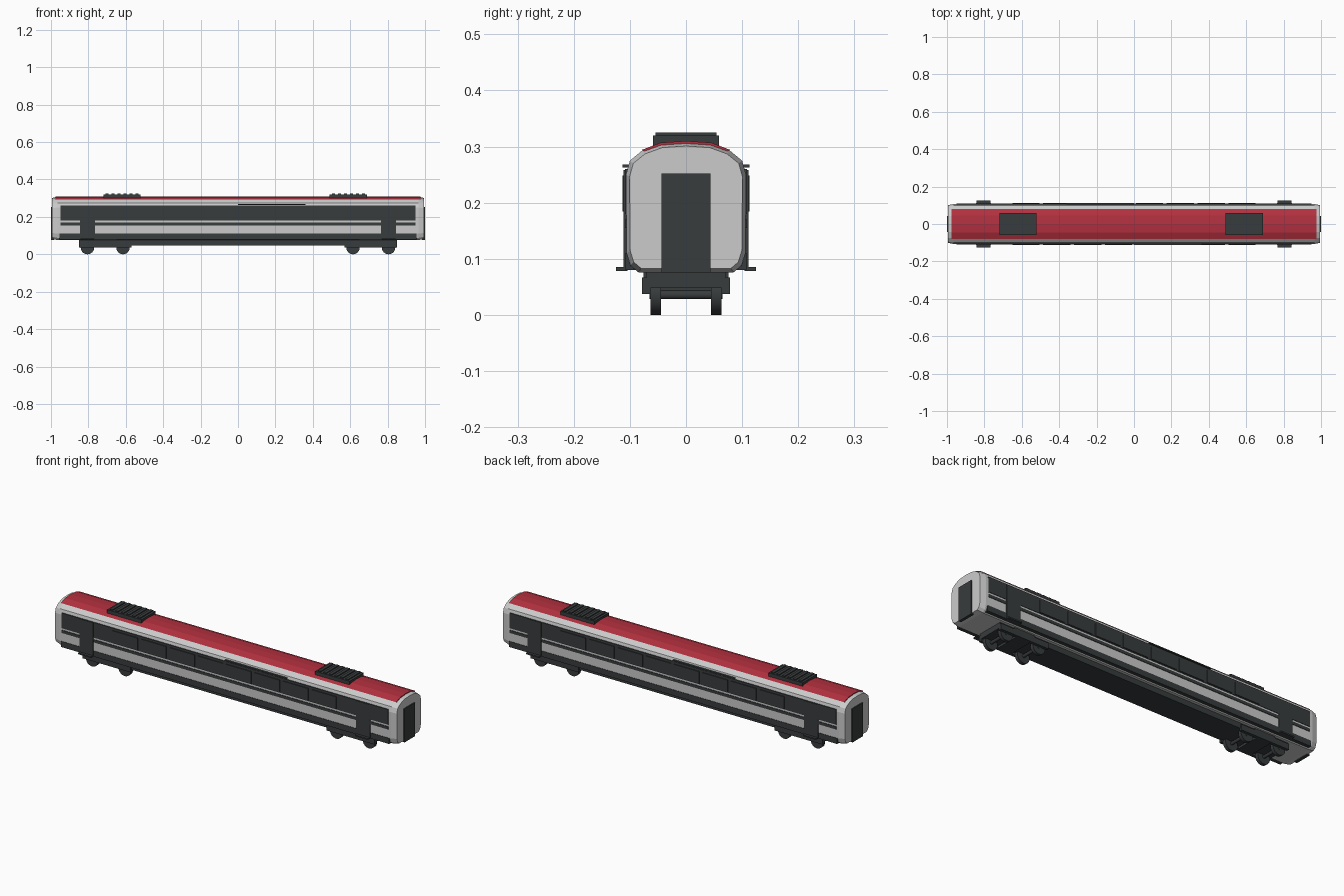
import bpy, math

if "Cube" in bpy.data.objects:
    bpy.data.objects.remove(bpy.data.objects["Cube"])

def material(name, color):
    m = bpy.data.materials.new(name)
    m.diffuse_color = color
    m.use_nodes = True
    m.node_tree.nodes["Principled BSDF"].inputs["Base Color"].default_value = m.diffuse_color
    return m

DARK = material("dark_grey", (0.04, 0.045, 0.047, 1))
RED = material("roof_red", (0.45, 0.03, 0.05, 1))

def mesh(name, verts, faces, mat=None):
    me = bpy.data.meshes.new(name)
    me.from_pydata(verts, [], faces)
    ob = bpy.data.objects.new(name, me)
    bpy.context.collection.objects.link(ob)
    if mat:
        me.materials.append(mat)
    return ob

def box(name, x, y, z, mat=DARK):
    v = [(a, b, c) for a in x for b in y for c in z]
    f = [(0, 1, 3, 2), (4, 6, 7, 5), (0, 4, 5, 1), (2, 3, 7, 6), (0, 2, 6, 4), (1, 5, 7, 3)]
    return mesh(name, v, f, mat)

def both_sides(name, x, y, z):
    # front copy plus the copy turned half a circle about z
    box(name + "_front", x, (-y[1], -y[0]), z)
    box(name + "_back", (-x[1], -x[0]), y, z)

def loft(name, sections, mat=None):
    n = len(sections[0])
    faces = [tuple(reversed(range(n))), tuple(range((len(sections) - 1) * n, len(sections) * n))]
    for s in range(len(sections) - 1):
        for i in range(n):
            a, b = s * n + i, s * n + (i + 1) % n
            faces.append((a, b, b + n, a + n))
    return mesh(name, [p for s in sections for p in s], faces, mat)

# Car body: rounded cross-section with narrowed ends
half = [(0.085, 0.076), (0.099, 0.088), (0.106, 0.11), (0.107, 0.25), (0.1, 0.275),
        (0.078, 0.293), (0.045, 0.305)]
profile = half + [(0, 0.308)] + [(-y, z) for y, z in reversed(half)]

def section(x, k):
    return [(x, y * k, 0.19 + (z - 0.19) * k) for y, z in profile]

loft("car_body", [section(-0.994, 0.94), section(-0.965, 1), section(0.965, 1), section(0.994, 0.94)])

# Red roof skin
top = [(0.079, 0.294), (0.045, 0.307), (0, 0.31), (-0.045, 0.307), (-0.079, 0.294)]
ring = top + [(-0.07, 0.29), (0.07, 0.29)]
loft("red_roof", [[(x, y, z) for y, z in ring] for x in (-0.975, 0.975)], RED)

# Side bands
both_sides("window_band", (-0.95, 0.95), (0.1, 0.109), (0.18, 0.26))
both_sides("middle_stripe", (-0.95, 0.95), (0.1, 0.109), (0.155, 0.17))
both_sides("lower_skirt", (-0.955, 0.955), (0.09, 0.108), (0.08, 0.11))
both_sides("destination_strip", (0.0, 0.36), (0.1, 0.113), (0.263, 0.268))

# Windows with raised panes
for i in range(8):
    x = (i - 3.5) * 0.165
    both_sides(f"window_{i}", (x - 0.073, x + 0.073), (0.105, 0.113), (0.184, 0.248))

# Side doors and steps
for x in (-0.805, 0.805):
    both_sides("side_door", (x - 0.04, x + 0.04), (0.1, 0.111), (0.08, 0.258))
    both_sides("door_step", (x - 0.038, x + 0.038), (0.104, 0.125), (0.078, 0.085))

# End doors
for s in (-1, 1):
    box("end_door", sorted((s * 0.985, s * 1.0)), (-0.044, 0.044), (0.076, 0.252))

# Roof air units with slats
for x in (-0.62, 0.59):
    box("roof_unit", (x - 0.1, x + 0.1), (-0.059, 0.059), (0.298, 0.32))
    for i in range(6):
        sx = x - 0.08 + i * 0.032
        box("roof_slat", (sx - 0.008, sx + 0.008), (-0.054, 0.054), (0.318, 0.325))

# Underframe
box("underframe", (-0.85, 0.85), (-0.07, 0.07), (0.048, 0.077))

# Bogies, axles and wheels
for s in (-1, 1):
    c = s * 0.71
    for d in (-1, 1):
        box("bogie_side", (c - 0.14, c + 0.14), sorted((d * 0.063, d * 0.078)), (0.037, 0.067))
        box("bogie_mount", (c - 0.06, c + 0.06), sorted((d * 0.065, d * 0.076)), (0.06, 0.077))
    box("bogie_beam", (c - 0.04, c + 0.04), (-0.07, 0.07), (0.037, 0.067))
    for a in (-0.095, 0.095):
        for y, r, depth, name in ((-0.054, 0.036, 0.018, "wheel"), (0.054, 0.036, 0.018, "wheel"),
                                  (0, 0.008, 0.13, "axle")):
            bpy.ops.mesh.primitive_cylinder_add(vertices=24, radius=r, depth=depth,
                location=(c + a, y, 0.036), rotation=(math.pi / 2, 0, 0))
            ob = bpy.context.object
            ob.name = name
            ob.data.materials.append(DARK)
            bpy.ops.object.shade_smooth_by_angle()
